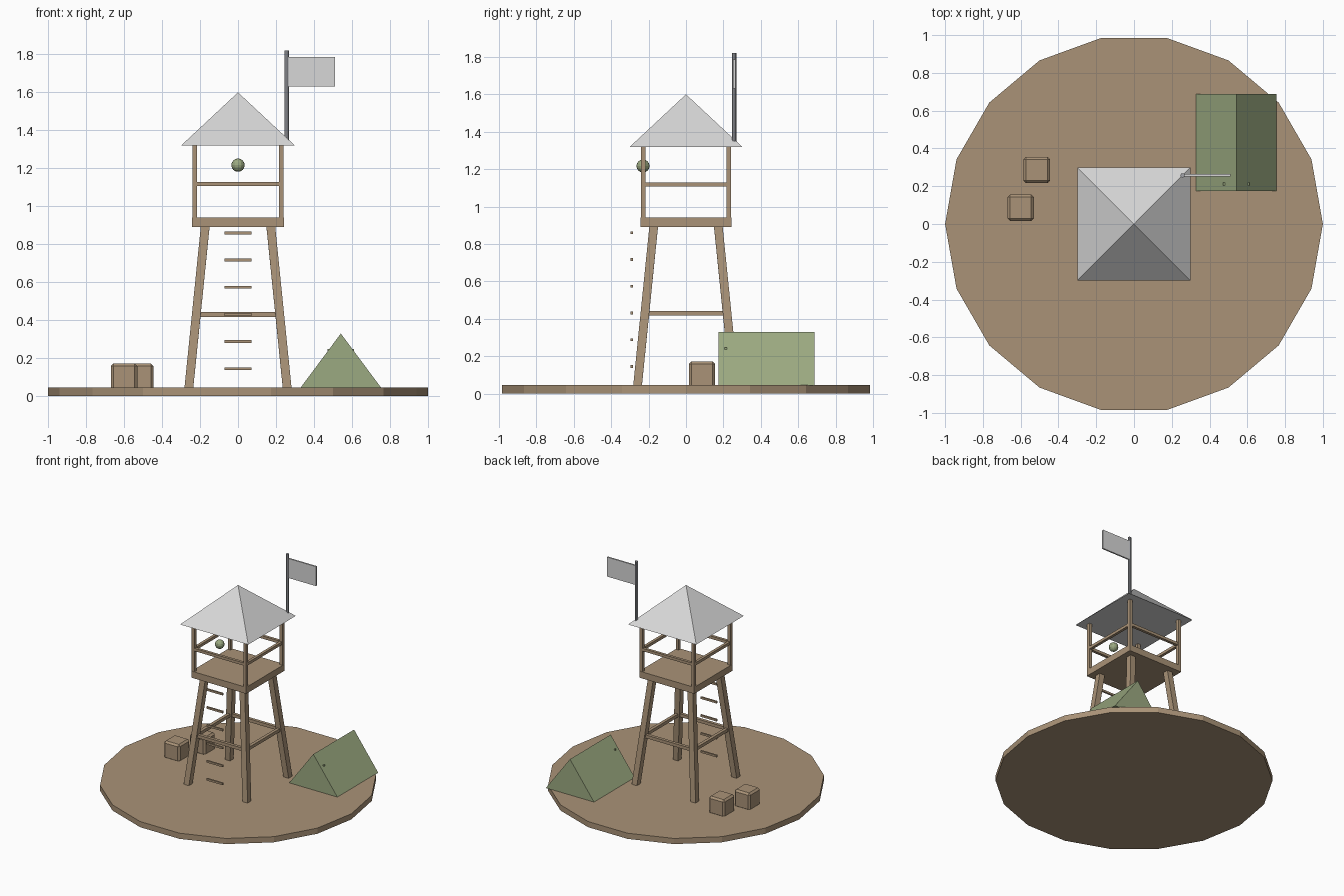
import bpy, bmesh, math
from mathutils import Vector

if "Cube" in bpy.data.objects:
    bpy.data.objects.remove(bpy.data.objects["Cube"])


def material(name, rgb):
    m = bpy.data.materials.new(name)
    m.diffuse_color = (*rgb, 1)
    m.use_nodes = True
    m.node_tree.nodes["Principled BSDF"].inputs["Base Color"].default_value = m.diffuse_color
    return m


WOOD = material("tan wood", (0.40, 0.29, 0.185))
GREEN = material("canvas green", (0.33, 0.40, 0.22))
PALE = material("pale grey", (0.68, 0.68, 0.68))
STEEL = material("steel grey", (0.36, 0.37, 0.40))


def finish(bm, name, mat, loc=(0, 0, 0)):
    bmesh.ops.recalc_face_normals(bm, faces=bm.faces)
    me = bpy.data.meshes.new(name)
    bm.to_mesh(me)
    bm.free()
    me.materials.append(mat)
    ob = bpy.data.objects.new(name, me)
    ob.location = loc
    bpy.context.collection.objects.link(ob)
    return ob


def box(name, lo, hi, mat, bevel=0):
    lo, hi = Vector(lo), Vector(hi)
    bm = bmesh.new()
    bmesh.ops.create_cube(bm, size=1)
    bmesh.ops.scale(bm, vec=hi - lo, verts=bm.verts)
    ob = finish(bm, name, mat, (lo + hi) / 2)
    if bevel:
        mod = ob.modifiers.new("bevel", 'BEVEL')
        mod.width = bevel
        mod.segments = 1
    return ob


def beam(name, a, b, width, mat):
    a, b = Vector(a), Vector(b)
    d = b - a
    ob = box(name, (-width / 2, -width / 2, -d.length / 2),
             (width / 2, width / 2, d.length / 2), mat)
    ob.location = (a + b) / 2
    ob.rotation_mode = 'QUATERNION'
    ob.rotation_quaternion = Vector((0, 0, 1)).rotation_difference(d)
    return ob


def cone(name, r1, r2, z0, z1, sides, mat, xy=(0, 0), turn=0):
    bm = bmesh.new()
    bmesh.ops.create_cone(bm, cap_ends=True, segments=sides,
                          radius1=r1, radius2=r2, depth=z1 - z0)
    ob = finish(bm, name, mat, (*xy, (z0 + z1) / 2))
    ob.rotation_euler.z = turn
    return ob


# Ground disc: 18 sides with a corner on the y axis
cone("ground_disc", 1, 1, 0, 0.045, 18, WOOD, turn=math.pi / 2)

# Splayed legs and upper posts
for sx in (-1, 1):
    for sy in (-1, 1):
        beam("tower_leg", (sx * 0.259, sy * 0.259, 0.042),
             (sx * 0.172, sy * 0.172, 0.90), 0.046, WOOD)
        box("roof_post", (sx * 0.228 - 0.0125, sy * 0.228 - 0.0125, 0.93),
            (sx * 0.228 + 0.0125, sy * 0.228 + 0.0125, 1.325), WOOD)

# Cross braces and handrails on each side
for s in (-1, 1):
    for name, half, off, z, t in (("cross_brace", 0.20, 0.219, 0.43, 0.025),
                                  ("handrail", 0.225, 0.228, 1.118, 0.022)):
        beam(name, (-half, s * off, z), (half, s * off, z), t, WOOD)
        beam(name, (s * off, -half, z), (s * off, half, z), t, WOOD)

# Platform and roof
box("platform", (-0.242, -0.242, 0.89), (0.242, 0.242, 0.942), WOOD)
cone("roof", 0.3 * math.sqrt(2), 0, 1.32, 1.6, 4, PALE, turn=math.pi / 4)

# Ladder rungs
for i in range(6):
    z = 0.145 + i * 0.143
    box("ladder_rung", (-0.072, -0.297, z - 0.0075), (0.072, -0.283, z + 0.0075), WOOD)

# Lantern
bm = bmesh.new()
bmesh.ops.create_uvsphere(bm, u_segments=12, v_segments=8, radius=0.035)
finish(bm, "lantern", GREEN, (0, -0.23, 1.217))

# Flag and pole
cone("flag_pole", 0.012, 0.012, 1.34, 1.82, 8, STEEL, xy=(0.257, 0.257))
box("flag", (0.26, 0.252, 1.632), (0.512, 0.264, 1.787), PALE)

# Tent: triangular prism
bm = bmesh.new()
tri = bm.faces.new([bm.verts.new(p) for p in
                    ((0.328, 0.175, 0.043), (0.755, 0.175, 0.043), (0.5415, 0.175, 0.33))])
ext = bmesh.ops.extrude_face_region(bm, geom=[tri])["geom"]
bmesh.ops.translate(bm, vec=(0, 0.513, 0),
                    verts=[v for v in ext if isinstance(v, bmesh.types.BMVert)])
if len(bm.faces) == 4:
    bm.faces.new([v for v in bm.verts if v.co.y < 0.2])
finish(bm, "tent", GREEN)

# Tent door panel, whose top corners poke through the slopes
box("tent_door", (0.472, 0.205, 0.05), (0.611, 0.22, 0.248), GREEN)

# Crates
for x, y in ((-0.515, 0.286), (-0.60, 0.086)):
    box("crate", (x - 0.07, y - 0.07, 0.033), (x + 0.07, y + 0.07, 0.173), WOOD, 0.014)
